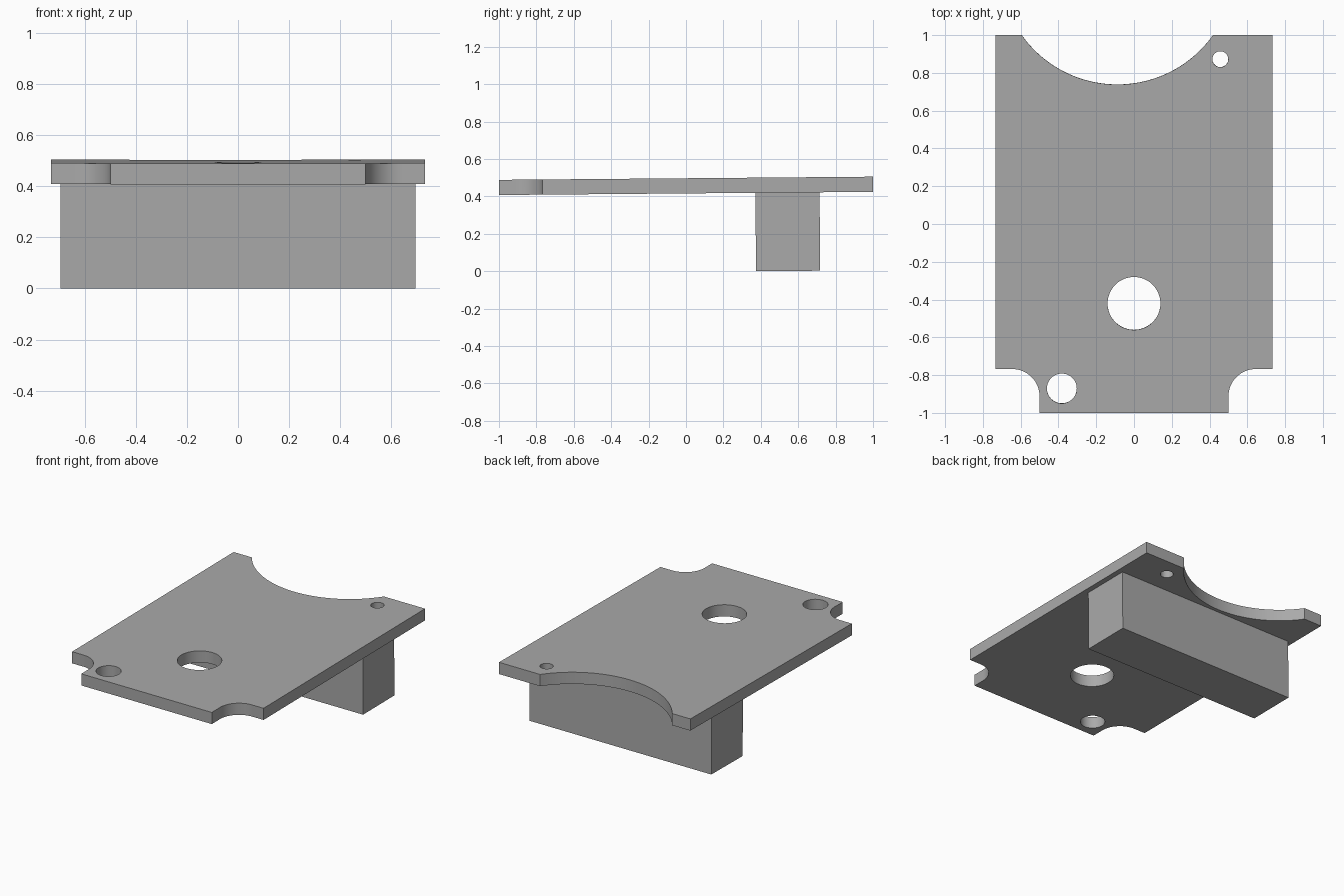
import bpy
import bmesh
from math import sin, cos, pi, asin, radians
from mathutils import Matrix

if "Cube" in bpy.data.objects:
    bpy.data.objects.remove(bpy.data.objects["Cube"], do_unlink=True)

HALF_W, HALF_L, THICK = 0.733, 1.0, 0.081
SLOPE, LIFT = 0.0085, 0.416
TILT = Matrix.Translation((0, 0, LIFT)) @ Matrix.Rotation(SLOPE, 4, "X")

# One plain grey for the whole model
grey = bpy.data.materials.new("plain grey")
grey.use_nodes = True
COLOUR = (0.4, 0.4, 0.4, 1)
grey.diffuse_color = COLOUR
grey.node_tree.nodes["Principled BSDF"].inputs["Base Color"].default_value = COLOUR


def arc(cx, cy, r, start, end, steps):
    """Points along a circular arc."""
    angles = [start + (end - start) * i / steps for i in range(steps + 1)]
    return [(cx + r * cos(a), cy + r * sin(a)) for a in angles]


def prism(name, outline, z0, z1):
    """Extrude a flat counter-clockwise outline from z0 to z1."""
    bm = bmesh.new()
    face = bm.faces.new([bm.verts.new((x, y, z0)) for x, y in outline])
    top = bmesh.ops.extrude_face_region(bm, geom=[face], use_keep_orig=True)["geom"]
    moved = [v for v in top if isinstance(v, bmesh.types.BMVert)]
    bmesh.ops.translate(bm, verts=moved, vec=(0, 0, z1 - z0))
    bmesh.ops.recalc_face_normals(bm, faces=bm.faces)
    mesh = bpy.data.meshes.new(name)
    bm.to_mesh(mesh)
    bm.free()
    mesh.materials.append(grey)
    obj = bpy.data.objects.new(name, mesh)
    bpy.context.collection.objects.link(obj)
    return obj


def select(obj):
    bpy.ops.object.select_all(action="DESELECT")
    obj.select_set(True)
    bpy.context.view_layer.objects.active = obj


# Plate outline: filleted front corner notches and a wide arc in the back edge
NOTCH_X, NOTCH_Y, FILLET = 0.5, -0.767, 0.145
right = [(NOTCH_X, -HALF_L)]
right += arc(NOTCH_X + FILLET, NOTCH_Y - FILLET, FILLET, pi, pi / 2, 16)
right += [(HALF_W, NOTCH_Y), (HALF_W, HALF_L)]
left = [(-x, y) for x, y in reversed(right)]

BITE_X, BITE_Y, BITE_R = -0.088, 1.36, 0.621
sweep = asin((BITE_Y - HALF_L) / BITE_R)
bite = arc(BITE_X, BITE_Y, BITE_R, -sweep, sweep - pi, 48)
plate = prism("plate", right + bite + left, 0, THICK)

# Round holes through the plate
holes = {
    "centre_hole": (0, -0.42, 0.14),
    "front_hole": (-0.382, -0.87, 0.079),
    "back_hole": (0.457, 0.873, 0.042),
}
for name, (x, y, r) in holes.items():
    cutter = prism(name + "_cutter", arc(x, y, r, 0, 2 * pi, 48)[:-1], -0.1, 0.2)
    cutter.hide_render = True
    cut = plate.modifiers.new(name, "BOOLEAN")
    cut.operation, cut.solver, cut.object = "DIFFERENCE", "EXACT", cutter
    select(plate)
    bpy.ops.object.modifier_apply(modifier=name)
    bpy.data.objects.remove(cutter, do_unlink=True)

# Cross block under the back half of the plate
X, FRONT, BACK = 0.696, 0.371, 0.714
block = prism("support_block", [(-X, FRONT), (X, FRONT), (X, BACK), (-X, BACK)],
              -LIFT - SLOPE * FRONT, 0)

for part in (plate, block):
    part.data.transform(TILT)
    select(part)
    bpy.ops.object.shade_smooth_by_angle(angle=radians(30))
